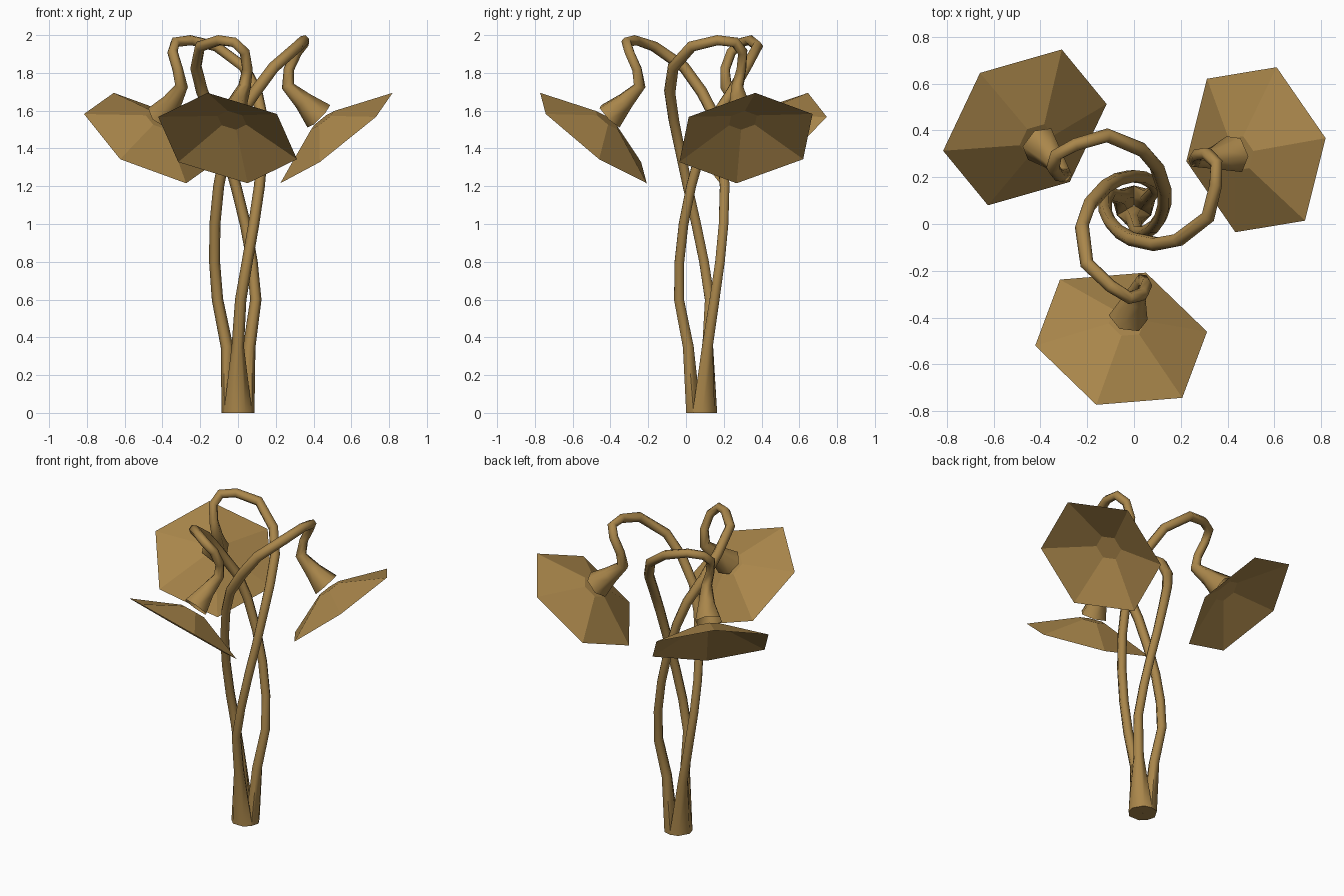
import bpy, math
from mathutils import Vector, Matrix

if "Cube" in bpy.data.objects:
    bpy.data.objects.remove(bpy.data.objects["Cube"], do_unlink=True)

AXIS = (0.0, 0.08, 0.0)
SIDES = 6
bronze = bpy.data.materials.new("aged bronze")
bronze.use_nodes = True
colour = (0.40, 0.24, 0.07, 1)
bronze.diffuse_color = colour
bronze.node_tree.nodes["Principled BSDF"].inputs["Base Color"].default_value = colour


def make_mesh(name, verts, faces):
    mesh = bpy.data.meshes.new(name)
    mesh.from_pydata([tuple(v) for v in verts], [], faces)
    mesh.materials.append(bronze)
    mesh.update()
    return mesh


def ring(centre, u, v, ru, rv):
    steps = [math.tau * i / SIDES for i in range(SIDES)]
    return [centre + u * ru * math.cos(a) + v * rv * math.sin(a) for a in steps]


def bridge(rings):
    faces = []
    for k in range(rings - 1):
        for i in range(SIDES):
            j = (i + 1) % SIDES
            a, b = k * SIDES, (k + 1) * SIDES
            faces.append((a + i, a + j, b + j, b + i))
    return faces


# Twisting rise of one stem: height, angle, distance from axis, tube radius
rise = [(0, 30, 0.04, 0.045), (0.35, 29, 0.068, 0.033), (0.6, 37, 0.118, 0.03),
        (0.8, 53, 0.125, 0.029), (1.0, 72, 0.125, 0.029), (1.2, 95, 0.125, 0.029),
        (1.4, 121, 0.13, 0.03), (1.55, 146, 0.145, 0.031), (1.7, 179, 0.19, 0.032),
        (1.83, 202, 0.24, 0.031), (1.94, 231, 0.32, 0.03), (1.973, 254, 0.36, 0.028)]
path = [(Vector((d * math.cos(math.radians(a)), d * math.sin(math.radians(a)), z)), r)
        for z, a, d, r in rise]

# Hooked neck that flares into a cup
neck = [(-0.02, -0.395, 1.962, 0.028), (0.035, -0.38, 1.91, 0.028),
        (0.05, -0.34, 1.82, 0.028), (0.035, -0.325, 1.73, 0.034),
        (0.0, -0.40, 1.65, 0.052), (-0.025, -0.48, 1.57, 0.085)]
path += [(Vector(p[:3]), p[3]) for p in neck]

# Sweep the tube with a carried frame; the foot is spread to meet its neighbours
verts = []
foot = math.radians(30)
u = Vector((-math.sin(foot), math.cos(foot), 0))
last = len(path) - 1
for k, (p, r) in enumerate(path):
    if k == 0:
        t = Vector((0, 0, 1))
    elif k == last:
        t = (p - path[k - 1][0]).normalized()
    else:
        t = ((p - path[k - 1][0]).normalized() + (path[k + 1][0] - p).normalized()).normalized()
    u = (u - t * u.dot(t)).normalized()
    v = t.cross(u)
    verts += ring(p, u, v, 0.075 if k == 0 else r, r)
stem_faces = bridge(len(path)) + [tuple(reversed(range(SIDES)))]
stem_mesh = make_mesh("stem", verts, stem_faces)

# Faceted six-sided shade tilted outward
normal = Vector((0.19, 0.59, 0.78)).normalized()
rim_centre = Vector((-0.055, -0.57, 1.455))
su = Vector((-0.375, -0.03, 0.115))
su = (su - normal * su.dot(normal)).normalized()
sv = normal.cross(su)
shade_verts = ring(rim_centre, su, sv, 0.385, 0.385)
shade_verts += ring(rim_centre + normal * 0.12, su, sv, 0.08, 0.08)
shade_faces = bridge(2) + [tuple(range(SIDES, 2 * SIDES))]
shade_mesh = make_mesh("shade", shade_verts, shade_faces)

# Three stems and shades around the axis
stems = []
for place, turn in (("front", 0), ("left", 120), ("right", 240)):
    for part, mesh in (("stem", stem_mesh), ("shade", shade_mesh)):
        obj = bpy.data.objects.new(f"{place}_{part}", mesh.copy())
        bpy.context.collection.objects.link(obj)
        obj.data.transform(Matrix.Translation(AXIS) @ Matrix.Rotation(math.radians(turn), 4, "Z"))
        if part == "stem":
            stems.append(obj)

bpy.ops.object.select_all(action="DESELECT")
for obj in stems:
    obj.select_set(True)
bpy.context.view_layer.objects.active = stems[0]
bpy.ops.object.shade_smooth_by_angle(angle=math.radians(75))
